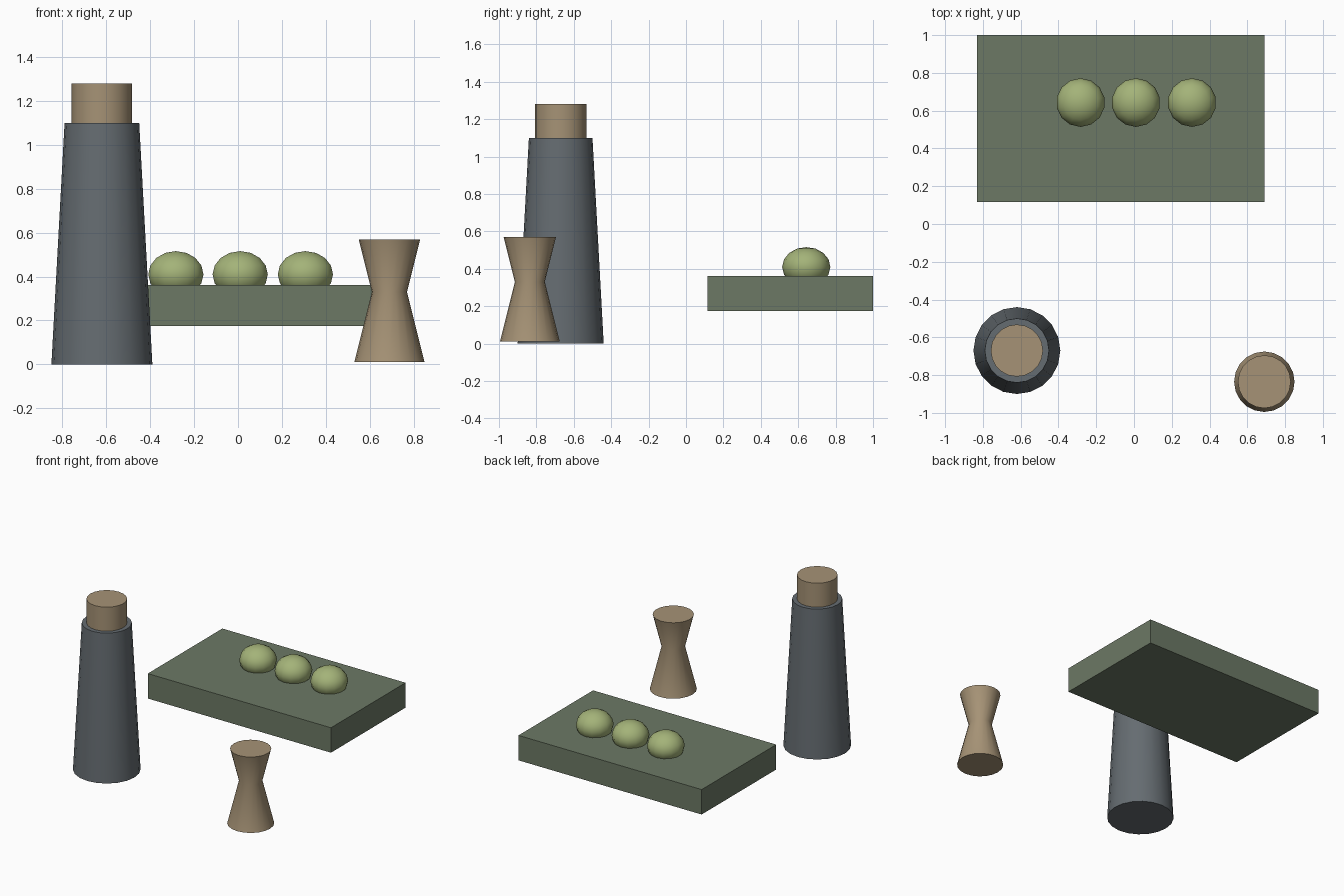
import bpy, bmesh, math

if "Cube" in bpy.data.objects:
    bpy.data.objects.remove(bpy.data.objects["Cube"])


def material(name, rgb):
    m = bpy.data.materials.new(name)
    m.diffuse_color = (*rgb, 1)
    m.use_nodes = True
    m.node_tree.nodes["Principled BSDF"].inputs["Base Color"].default_value = m.diffuse_color
    return m


slate = material("slate", (0.13, 0.15, 0.165))
tan = material("tan", (0.38, 0.29, 0.18))
moss = material("moss", (0.15, 0.19, 0.13))
leaf = material("leaf", (0.37, 0.45, 0.19))


def smooth(obj, angle):
    bpy.ops.object.select_all(action='DESELECT')
    obj.select_set(True)
    bpy.context.view_layer.objects.active = obj
    bpy.ops.object.shade_smooth_by_angle(angle=math.radians(angle))


def lathe(name, x, y, profile, mat, sides=20):
    """Closed turned solid from (radius, z) points."""
    bm = bmesh.new()
    rings = []
    for r, z in profile:
        rings.append([bm.verts.new((r * math.cos(2 * math.pi * i / sides),
                                    r * math.sin(2 * math.pi * i / sides), z))
                      for i in range(sides)])
    for a, b in zip(rings, rings[1:]):
        for i in range(sides):
            j = (i + 1) % sides
            bm.faces.new((a[i], a[j], b[j], b[i]))
    bm.faces.new(rings[0][::-1])
    bm.faces.new(rings[-1])
    mesh = bpy.data.meshes.new(name)
    bm.to_mesh(mesh)
    bm.free()
    obj = bpy.data.objects.new(name, mesh)
    bpy.context.collection.objects.link(obj)
    obj.location = (x, y, 0)
    mesh.materials.append(mat)
    smooth(obj, 30)
    return obj


# Tapered tower and its cap
lathe("tower", -0.62, -0.67, [(0.23, 0.0), (0.17, 1.10)], slate)
lathe("tower_cap", -0.62, -0.67, [(0.138, 1.10), (0.138, 1.28)], tan)

# Waisted stand
lathe("waisted_stand", 0.69, -0.835,
      [(0.16, 0.01), (0.08, 0.33), (0.14, 0.57)], tan)

# Raised slab
bpy.ops.mesh.primitive_cube_add(size=1, location=(-0.07, 0.558, 0.268))
slab = bpy.context.object
slab.name = "slab"
slab.scale = (1.52, 0.884, 0.187)
slab.data.materials.append(moss)

# Row of flattened domes sunk into the slab
for i, x in enumerate((-0.283, 0.01, 0.307)):
    bpy.ops.mesh.primitive_uv_sphere_add(segments=14, ring_count=8, radius=1,
                                         location=(x, 0.643, 0.41))
    dome = bpy.context.object
    dome.name = f"dome_{i + 1}"
    dome.scale = (0.129, 0.129, 0.106)
    dome.data.materials.append(leaf)
    smooth(dome, 40)
